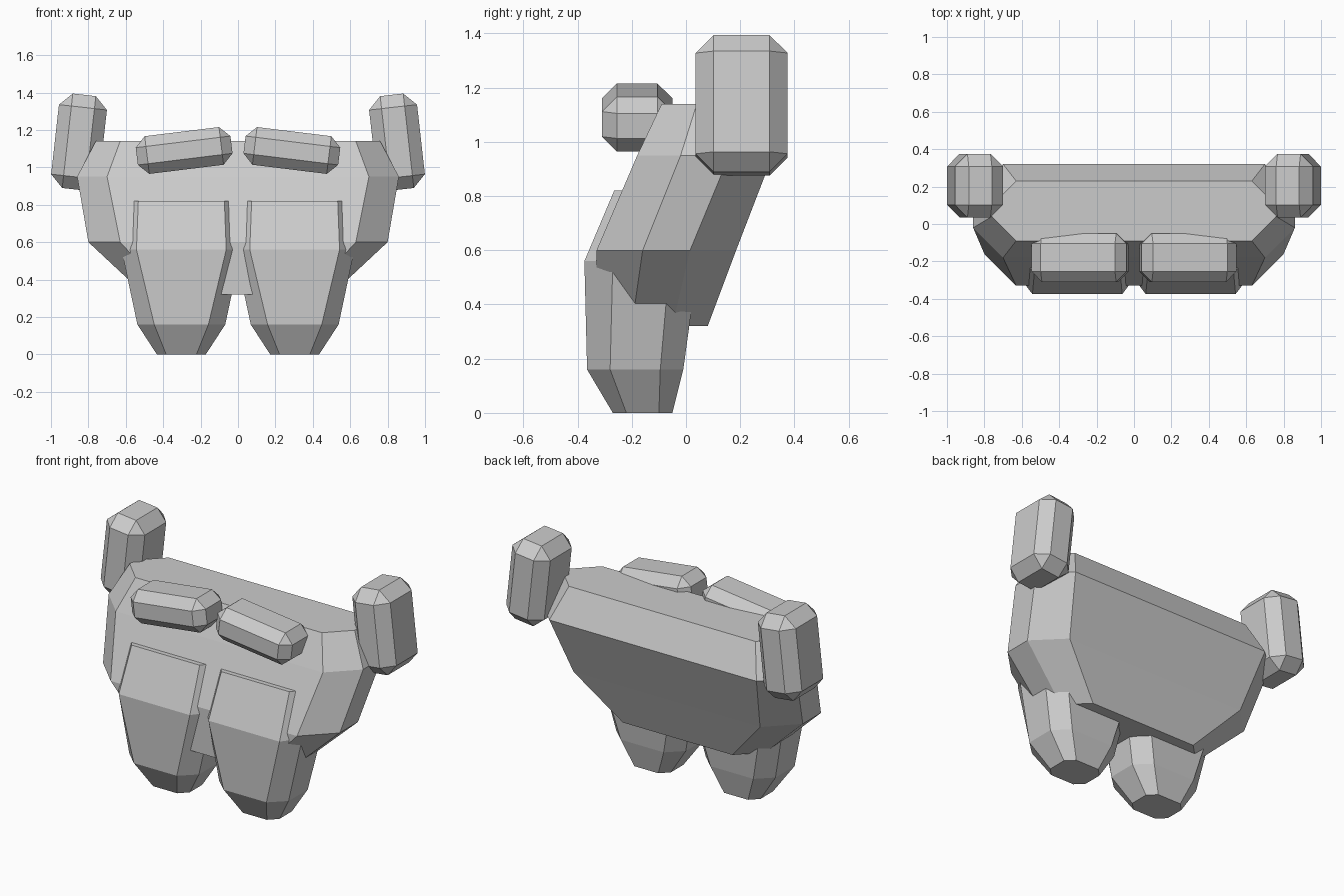
import bpy, bmesh
from math import radians
from mathutils import Matrix

if "Cube" in bpy.data.objects:
    bpy.data.objects.remove(bpy.data.objects["Cube"])


def finish(name, bm):
    bmesh.ops.recalc_face_normals(bm, faces=bm.faces)
    mesh = bpy.data.meshes.new(name)
    bm.to_mesh(mesh)
    bm.free()
    obj = bpy.data.objects.new(name, mesh)
    bpy.context.collection.objects.link(obj)
    return obj


def loft(name, cx, sections):
    """Stack chamfered rectangles: (z, half width, front y, back y, chamfer x, chamfer y)."""
    bm = bmesh.new()
    rings = []
    for z, w, f, b, c, d in sections:
        pts = [(-w + c, f), (w - c, f), (w, f + d), (w, b - d),
               (w - c, b), (-w + c, b), (-w, b - d), (-w, f + d)]
        rings.append([bm.verts.new((cx + x, y, z)) for x, y in pts])
    for lo, hi in zip(rings, rings[1:]):
        for i in range(8):
            j = (i + 1) % 8
            bm.faces.new((lo[i], lo[j], hi[j], hi[i]))
    bm.faces.new(rings[0][::-1])
    bm.faces.new(rings[-1])
    return finish(name, bm)


def chamfered_box(name, centre, size, chamfer, tilt):
    bm = bmesh.new()
    bmesh.ops.create_cube(bm, size=1)
    bmesh.ops.scale(bm, vec=size, verts=bm.verts)
    bmesh.ops.bevel(bm, geom=bm.edges[:], offset=chamfer, segments=1,
                    profile=0.5, affect='EDGES')
    bm.transform(Matrix.Translation(centre) @ Matrix.Rotation(radians(tilt), 4, 'Y'))
    return finish(name, bm)


# Main leaning torso block
loft("torso", 0, [
    (0.32, 0.50, -0.33, 0.08, 0.13, 0.13),
    (0.60, 0.80, -0.33, 0.185, 0.17, 0.17),
    (0.95, 0.86, -0.18, 0.32, 0.16, 0.16),
    (1.14, 0.76, -0.09, 0.23, 0.13, 0.13),
])

for side, s in (("left", -1), ("right", 1)):
    # Tapered legs
    loft(side + "_leg", s * 0.303, [
        (0.00, 0.131, -0.27, -0.05, 0.05, 0.05),
        (0.16, 0.235, -0.365, -0.01, 0.09, 0.085),
        (0.56, 0.32, -0.375, 0.045, 0.08, 0.105),
        (0.82, 0.31, -0.265, 0.05, 0.08, 0.105),
    ])
    # Sloping brow pads
    chamfered_box(side + "_brow_pad", (s * 0.288, -0.18, 1.09),
                  (0.51, 0.26, 0.203), 0.055, s * 7)
    # Upright shoulder blocks
    chamfered_box(side + "_shoulder_block", (s * 0.85, 0.205, 1.135),
                  (0.258, 0.34, 0.508), 0.067, s * -6.4)
